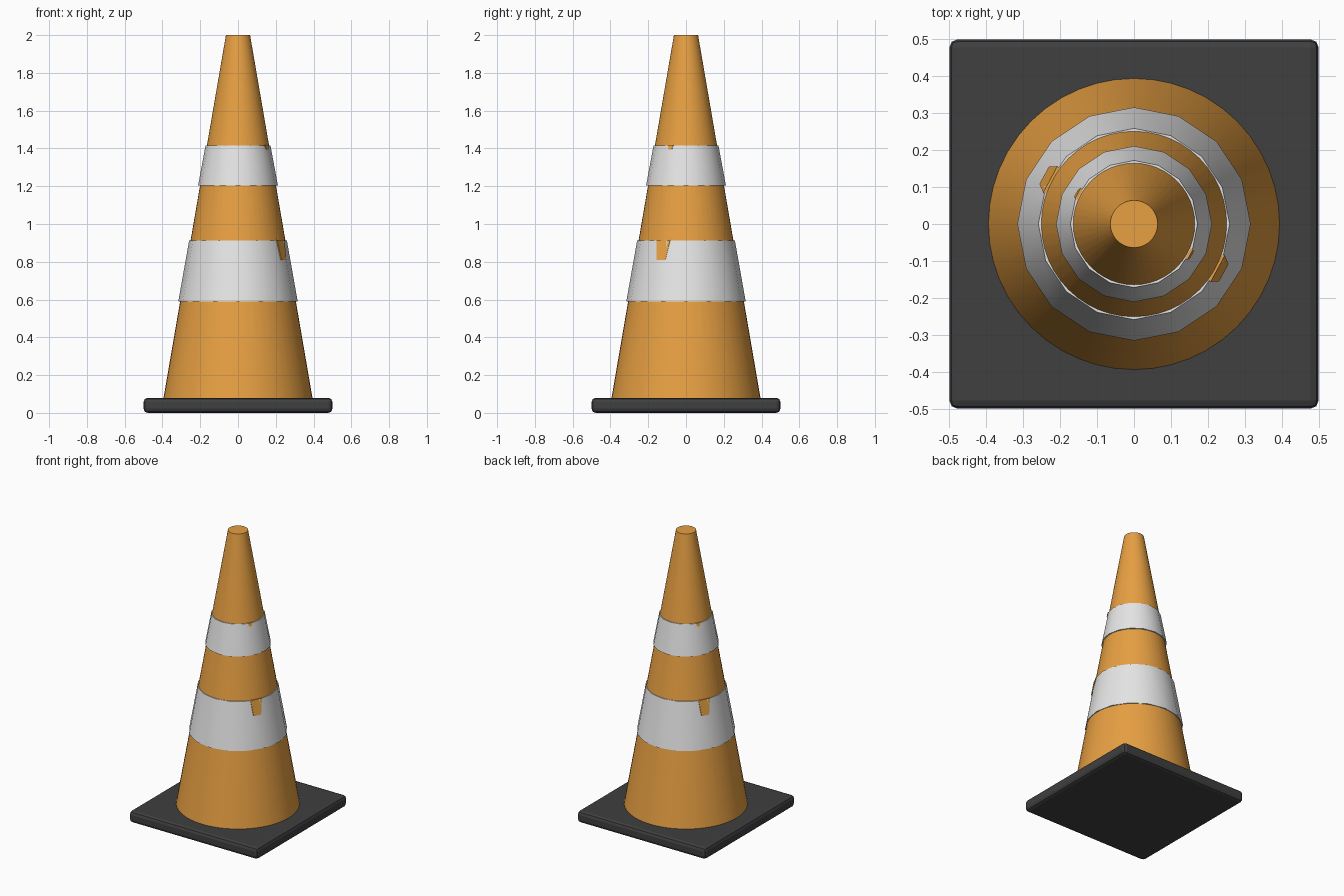
import bpy, bmesh, math

cube = bpy.data.objects.get("Cube")
if cube:
    bpy.data.objects.remove(cube, do_unlink=True)


def material(name, rgb):
    mat = bpy.data.materials.new(name)
    mat.use_nodes = True
    mat.diffuse_color = (*rgb, 1)
    mat.node_tree.nodes["Principled BSDF"].inputs["Base Color"].default_value = (*rgb, 1)
    return mat


orange = material("orange", (0.8, 0.35, 0.055))
white = material("off white", (0.78, 0.79, 0.78))
black = material("black rubber", (0.05, 0.05, 0.05))


def finish(name, mat, smooth=True):
    obj = bpy.context.object
    obj.name = name
    obj.data.materials.append(mat)
    if smooth:
        bpy.ops.object.shade_smooth_by_angle(angle=math.radians(35))
    return obj


def frustum(name, mat, sides, r_low, r_high, low, high):
    bpy.ops.mesh.primitive_cone_add(vertices=sides, radius1=r_low, radius2=r_high,
                                    depth=high - low, location=(0, 0, (low + high) / 2))
    return finish(name, mat)


def drip(name, turn, top, bottom, top_angles, bottom_angles, r_top, r_bottom):
    """Thin plate of cone colour lying over the top edge of a band."""
    bm = bmesh.new()
    rings = []
    for push in (0, 0.007):
        ring = []
        for z, r, angles in ((top, r_top, top_angles), (bottom, r_bottom, bottom_angles[::-1])):
            for a in angles:
                t = math.radians(a + turn)
                ring.append(bm.verts.new(((r + push) * math.cos(t), (r + push) * math.sin(t), z)))
        rings.append(ring)
    for ring in rings:
        bm.faces.new(ring)
    for i in range(4):
        j = (i + 1) % 4
        bm.faces.new((rings[0][i], rings[0][j], rings[1][j], rings[1][i]))
    bmesh.ops.recalc_face_normals(bm, faces=bm.faces)
    mesh = bpy.data.meshes.new(name)
    bm.to_mesh(mesh)
    bm.free()
    mesh.materials.append(orange)
    bpy.context.collection.objects.link(bpy.data.objects.new(name, mesh))


# Square foot with chamfered edges
bpy.ops.mesh.primitive_cube_add(size=1, location=(0, 0, 0.04))
foot = bpy.context.object
foot.scale = (1, 1, 0.08)
bpy.ops.object.transform_apply(location=False, rotation=False, scale=True)
bevel = foot.modifiers.new("Bevel", "BEVEL")
bevel.width = 0.022
bevel.segments = 2
finish("foot", black, smooth=False)

# Cone body and the two reflective bands
frustum("cone_body", orange, 48, 0.395, 0.064, 0.075, 2.0)
frustum("lower_band", white, 16, 0.316, 0.259, 0.59, 0.912)
frustum("upper_band", white, 16, 0.211, 0.172, 1.205, 1.415)

# Worn patches at the tops of the bands, on opposite sides
for side, turn in (("right", 0), ("left", 180)):
    drip("lower_wear_" + side, turn, 0.914, 0.81, (-37, -19), (-34, -23), 0.253, 0.271)
    drip("upper_wear_" + side, turn, 1.417, 1.395, (-34, -23), (-31, -25), 0.167, 0.171)
